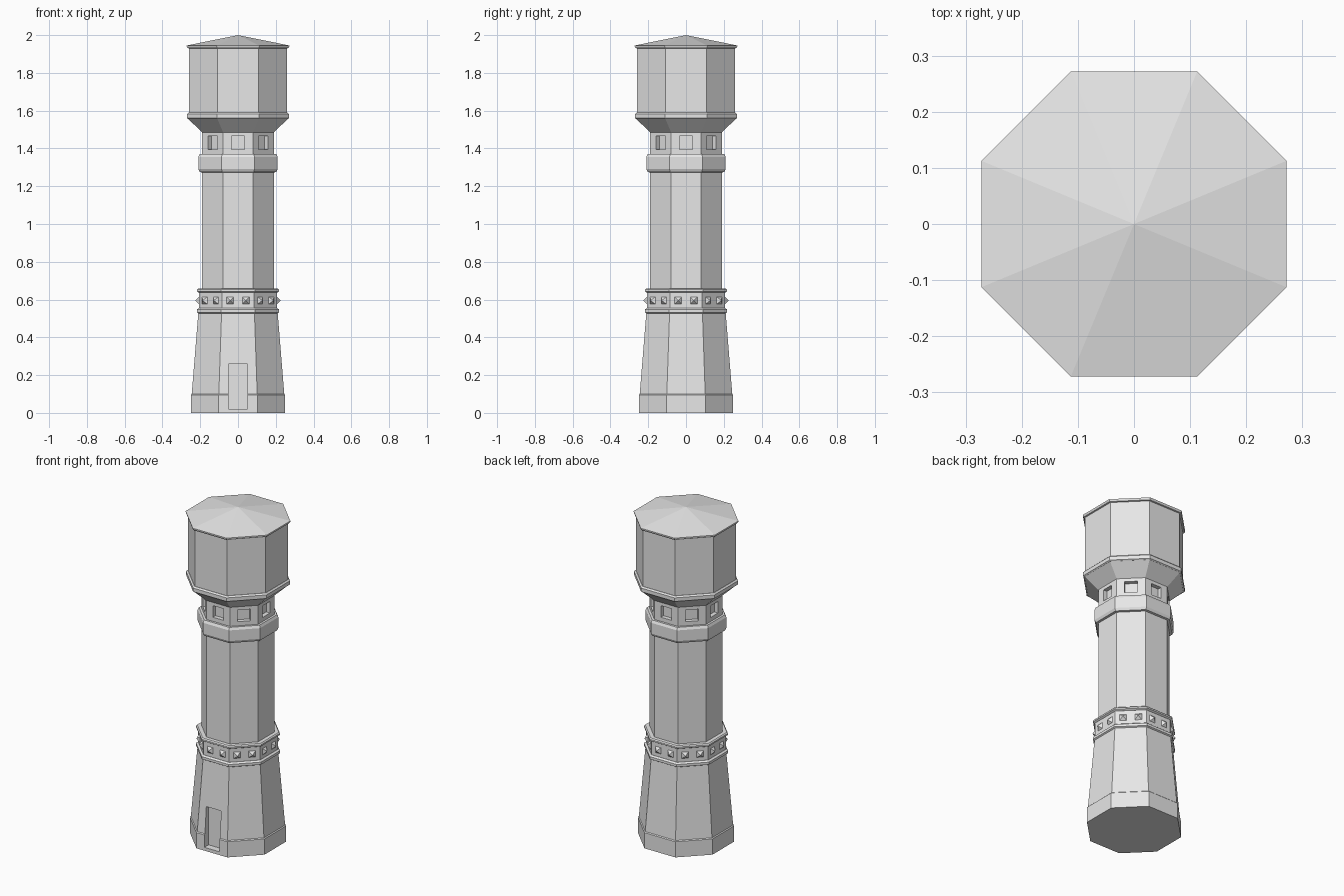
import bpy, bmesh, math
from mathutils import Matrix, Vector

if "Cube" in bpy.data.objects:
    bpy.data.objects.remove(bpy.data.objects["Cube"])

SIDES = 8
stone = bpy.data.materials.new("light_grey_stone")
stone.diffuse_color = (0.8, 0.8, 0.8, 1)
stone.use_nodes = True
stone.node_tree.nodes["Principled BSDF"].inputs["Base Color"].default_value = stone.diffuse_color


def finish(bm, name):
    bmesh.ops.recalc_face_normals(bm, faces=bm.faces)
    me = bpy.data.meshes.new(name)
    bm.to_mesh(me)
    bm.free()
    me.materials.append(stone)
    ob = bpy.data.objects.new(name, me)
    bpy.context.collection.objects.link(ob)
    return ob


def octagon(name, profile):
    """Closed eight-sided tower section from (apothem, z) pairs."""
    bm = bmesh.new()
    rings = []
    for a, z in profile:
        r = a / math.cos(math.pi / SIDES)
        if a == 0:
            rings.append([bm.verts.new((0, 0, z))])
            continue
        ang = [(i + 0.5) * math.tau / SIDES for i in range(SIDES)]
        rings.append([bm.verts.new((r * math.cos(t), r * math.sin(t), z)) for t in ang])
    for lo, hi in zip(rings, rings[1:]):
        for i in range(SIDES):
            j = (i + 1) % SIDES
            if len(hi) == 1:
                bm.faces.new((lo[i], lo[j], hi[0]))
            else:
                bm.faces.new((lo[i], lo[j], hi[j], hi[i]))
    bm.faces.new(rings[0])
    if len(rings[-1]) > 1:
        bm.faces.new(rings[-1])
    return finish(bm, name)


def add_box(bm, centre, size, turn=0.0):
    m = Matrix.Rotation(turn, 4, 'Z') @ Matrix.Translation(centre) @ Matrix.Diagonal((*size, 1))
    bmesh.ops.create_cube(bm, size=1, matrix=m)


def cut(target, bm, name):
    cutter = finish(bm, name)
    cutter.hide_render = True
    cutter.hide_viewport = True
    mod = target.modifiers.new("recess", 'BOOLEAN')
    mod.operation = 'DIFFERENCE'
    mod.solver = 'EXACT'
    mod.object = cutter


# Tapered base with plinth
base = octagon("base", [(0.25, 0), (0.25, 0.095), (0.245, 0.1), (0.21, 0.53)])

# Door recess in the front
bm = bmesh.new()
add_box(bm, (0, -0.31, 0.14), (0.1, 0.2, 0.24))
cut(base, bm, "door_cutter")

# Studded band between two thin mouldings
octagon("lower_moulding", [(0.21, 0.527), (0.218, 0.532), (0.218, 0.547), (0.208, 0.555)])
octagon("stud_band", [(0.207, 0.553), (0.207, 0.64)])
octagon("upper_moulding", [(0.208, 0.637), (0.218, 0.643), (0.218, 0.652), (0.212, 0.658)])

# Pyramid studs, two per side
bm = bmesh.new()
for k in range(SIDES):
    rot = Matrix.Rotation(k * math.tau / SIDES, 3, 'Z')
    for x in (-0.042, 0.042):
        corners = [bm.verts.new(rot @ Vector((x + dx, -0.206, 0.595 + dz)))
                   for dx, dz in ((-.02, -.02), (.02, -.02), (.02, .02), (-.02, .02))]
        tip = bm.verts.new(rot @ Vector((x, -0.225, 0.595)))
        for i in range(4):
            bm.faces.new((corners[i], corners[(i + 1) % 4], tip))
        bm.faces.new(corners[::-1])
finish(bm, "studs")

# Shaft and collar
octagon("shaft", [(0.19, 0.65), (0.19, 1.28)])
octagon("collar", [(0.19, 1.273), (0.203, 1.275), (0.21, 1.29), (0.21, 1.355), (0.203, 1.37)])

# Window storey with a recessed opening on each side
storey = octagon("window_storey", [(0.19, 1.365), (0.19, 1.487)])
bm = bmesh.new()
for k in range(SIDES):
    add_box(bm, (0, -0.215, 1.43), (0.07, 0.1, 0.07), k * math.tau / SIDES)
cut(storey, bm, "window_cutter")

# Flared tank support, tank and roof
octagon("flare", [(0.19, 1.485), (0.264, 1.557)])
octagon("tank_rim", [(0.264, 1.556), (0.27, 1.56), (0.27, 1.582), (0.262, 1.59)])
octagon("tank", [(0.26, 1.588), (0.26, 1.932)])
octagon("roof", [(0.26, 1.93), (0.268, 1.932), (0.272, 1.94), (0.272, 1.945), (0, 2.0)])
